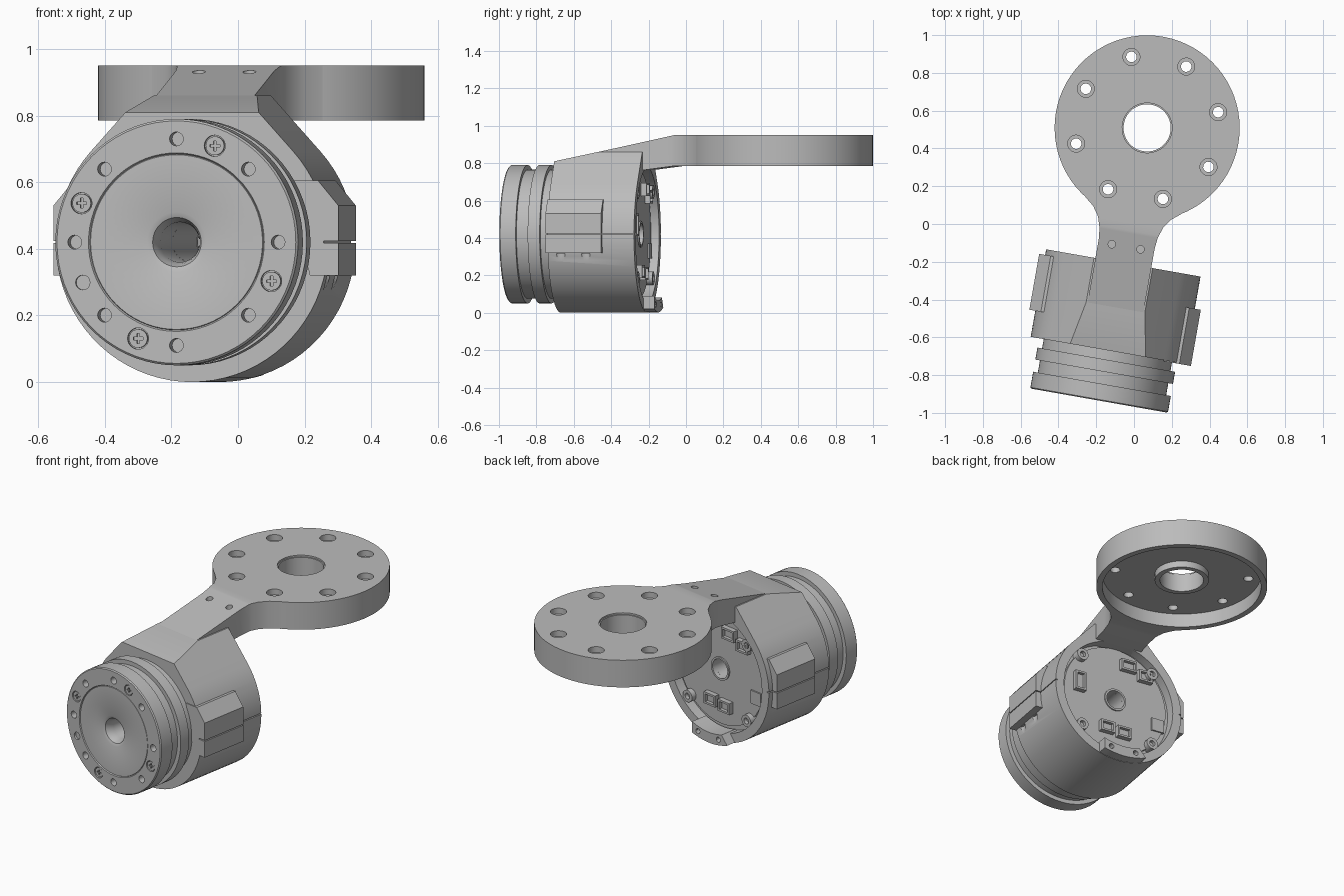
import bpy, bmesh
from math import sin, cos, pi, radians
from mathutils import Matrix, Vector

if "Cube" in bpy.data.objects:
    bpy.data.objects.remove(bpy.data.objects["Cube"])

grey = bpy.data.materials.new("plain grey")
grey.use_nodes = True
grey.diffuse_color = (0.5, 0.5, 0.5, 1)
grey.node_tree.nodes["Principled BSDF"].inputs["Base Color"].default_value = (0.5, 0.5, 0.5, 1)

AXIS_Z = 0.42      # height of the motor axis
BODY_Z = 0.415     # height of the housing centre
BODY_R = 0.415
DISC_Y = 1.466     # distance from motor face to disc centre
parts = []


def make(name, bm):
    bmesh.ops.recalc_face_normals(bm, faces=bm.faces)
    mesh = bpy.data.meshes.new(name)
    bm.to_mesh(mesh)
    bm.free()
    mesh.materials.append(grey)
    obj = bpy.data.objects.new(name, mesh)
    bpy.context.collection.objects.link(obj)
    parts.append(obj)
    return obj


def prism(name, pts, axis, a, b):
    """Extrude a flat outline along x, y or z from a to b."""
    def place(p, t):
        return {"x": (t, *p), "y": (p[0], t, p[1]), "z": (*p, t)}[axis]
    bm = bmesh.new()
    low = [bm.verts.new(place(p, a)) for p in pts]
    high = [bm.verts.new(place(p, b)) for p in pts]
    bm.faces.new(low)
    bm.faces.new(high)
    for i in range(len(pts)):
        j = (i + 1) % len(pts)
        bm.faces.new((low[i], low[j], high[j], high[i]))
    return make(name, bm)


def circle(r, cx=0, cy=0, n=24, start=0.0, end=2 * pi):
    return [(cx + r * cos(start + (end - start) * i / n),
             cy + r * sin(start + (end - start) * i / n)) for i in range(n)]


def rod(name, r, a, b, cx=0, cz=AXIS_Z, n=24, axis="y"):
    return prism(name, circle(r, cx, cz, n), axis, a, b)


def box(name, x0, x1, y0, y1, z0, z1):
    return prism(name, [(x0, y0), (x1, y0), (x1, y1), (x0, y1)], "z", z0, z1)


def lathe(name, profile, n=72):
    """Spin a closed (radius, y) outline about the motor axis."""
    bm = bmesh.new()
    rings = [[bm.verts.new((r * cos(2 * pi * i / n), y, AXIS_Z + r * sin(2 * pi * i / n)))
              for r, y in profile] for i in range(n)]
    for i in range(n):
        p, q = rings[i], rings[(i + 1) % n]
        for k in range(len(profile)):
            m = (k + 1) % len(profile)
            bm.faces.new((p[k], p[m], q[m], q[k]))
    return make(name, bm)


def boolean(target, operation, *tools):
    """Apply boolean tools to the target and remove them."""
    for tool in tools:
        mod = target.modifiers.new("cut", "BOOLEAN")
        mod.operation, mod.solver, mod.object = operation, "EXACT", tool
        bpy.context.view_layer.update()
        graph = bpy.context.evaluated_depsgraph_get()
        mesh = bpy.data.meshes.new_from_object(target.evaluated_get(graph))
        target.modifiers.clear()
        target.data = mesh
        parts.remove(tool)
        bpy.data.objects.remove(tool)


def polar(r, degrees, cz=AXIS_Z):
    return r * cos(radians(degrees)), cz + r * sin(radians(degrees))


# Rotating front flange, with grooves behind it and a flared bore
rotor = lathe("front_flange", [
    (0.06, 0.3), (0.06, 0.06), (0.066, 0.03), (0.074, 0.01), (0.09, 0.003),
    (0.262, 0.003), (0.264, 0.006), (0.268, 0), (0.364, 0), (0.37, 0.006), (0.37, 0.09),
    (0.345, 0.09), (0.345, 0.155), (0.37, 0.155), (0.37, 0.22),
    (0.345, 0.22), (0.345, 0.3)])
for i in range(8):
    x, z = polar(0.31, 45 * i)
    boolean(rotor, "DIFFERENCE", rod("cutter", 0.021, -0.02, 0.045, x, z, 16))
x, z = polar(0.31, 203)
boolean(rotor, "DIFFERENCE", rod("cutter", 0.022, -0.02, 0.012, x, z, 16))
for i in range(4):
    x, z = polar(0.312, 68 + 90 * i)
    boolean(rotor, "DIFFERENCE", rod("cutter", 0.032, -0.02, 0.015, x, z))
    screw = rod("flange_screw", 0.028, 0.003, 0.02, x, z)
    for w, h in ((0.015, 0.004), (0.004, 0.015)):
        boolean(screw, "DIFFERENCE", box("cutter", x - w, x + w, -0.01, 0.012, z - h, z + h))

# Housing: round below, with two flat shoulders tangent to the round
lean = radians(42)
top_x = (BODY_R - (0.86 - BODY_Z) * sin(lean)) / cos(lean)
outline = circle(BODY_R, 0, BODY_Z, 56, pi - lean, 2 * pi + lean)
outline += [(BODY_R * cos(lean), BODY_Z + BODY_R * sin(lean)), (top_x, 0.86), (-top_x, 0.86)]
body = prism("motor_housing", outline, "y", 0.27, 0.74)
boolean(body, "DIFFERENCE",
        prism("cutter", [(0, 0.751), (0.914, 0.95), (0.914, 1.2), (0, 1.2)], "x", -1, 1))

# Side clips with a chamfered top
for side, y0, y1 in ((1, 0.265, 0.567), (-1, 0.41, 0.71)):
    pts = [(0.36, 0.32), (0.447, 0.32), (0.447, 0.53), (0.385, 0.605), (0.3, 0.605)]
    boolean(body, "UNION", prism("clip", [(side * px, pz) for px, pz in pts], "y", y0, y1))
    # Round notches below the clip
    for f in (0.25, 0.7):
        yc = y0 + f * (y1 - y0)
        boolean(body, "DIFFERENCE", rod("cutter", 0.03, 0.25, 0.318, side * 0.42, yc, 16, "z"))

# Rear bay, bore and the split line along both sides
boolean(body, "DIFFERENCE",
        rod("cutter", 0.36, 0.68, 0.9, 0, BODY_Z, 64),
        rod("cutter", 0.06, 0.1, 0.9, n=32),
        box("cutter", 0.402, 0.6, 0.2, 0.9, 0.418, 0.424),
        box("cutter", -0.6, -0.402, 0.2, 0.9, 0.418, 0.424))

# Rear tab continuing the bottom of the housing
a, b = radians(249), radians(291)
arc = circle(0.413, 0, BODY_Z, 12, a, b) + circle(0.35, 0, BODY_Z, 12, b, a)
tab = prism("rear_tab", arc, "y", 0.69, 0.80)
for x in (-0.08, 0.08):
    boolean(tab, "DIFFERENCE", rod("cutter", 0.016, 0.6, 0.9, x, 0.044, 12))

# Circuit board, its collar, screw posts and connectors
lathe("board", [(0.06, 0.67), (0.335, 0.67), (0.335, 0.70), (0.06, 0.70)])
lathe("bore_collar", [(0.058, 0.69), (0.07, 0.69), (0.07, 0.708), (0.058, 0.708)], 32)
for i in range(4):
    x, z = polar(0.325, 45 + 90 * i, BODY_Z)
    post = rod("screw_post", 0.036, 0.68, 0.732, x, z)
    boolean(post, "DIFFERENCE", rod("cutter", 0.018, 0.71, 0.8, x, z, 16))
for x, z, w, h in ((-0.08, 0.66, 0.05, 0.035), (-0.19, 0.62, 0.045, 0.035),
                   (0.24, 0.47, 0.035, 0.06), (0.06, 0.22, 0.045, 0.035), (-0.05, 0.21, 0.045, 0.035)):
    plug = box("connector", x - w, x + w, 0.69, 0.73, z - h, z + h)
    boolean(plug, "DIFFERENCE", box("cutter", x - w + 0.012, x + w - 0.012, 0.71, 0.8,
                                    z - h + 0.012, z + h - 0.012))
box("chip", -0.32, -0.24, 0.69, 0.709, 0.29, 0.37)

# Arm: plan outline crossed with a side outline
right = [(0.15, 0.495), (0.15, 0.84), (0.156, 0.9), (0.175, 0.96), (0.21, 1.01), (0.26, 1.05)]
arm = prism("arm_and_disc", right + [(-px, py) for px, py in reversed(right)], "z", 0.6, 1.1)
boolean(arm, "INTERSECT", prism("cutter", [
    (0.4, 0.838), (0.914, 0.95), (1.2, 0.95), (1.2, 0.785), (0.914, 0.785),
    (0.7, 0.757), (0.4, 0.757)], "x", -1, 1))

# Disc, hollow from below, with a hub and counterbored holes
boolean(arm, "UNION", rod("disc", 0.49, 0.785, 0.95, 0, DISC_Y, 72, "z"))
boolean(arm, "DIFFERENCE", rod("cutter", 0.455, 0.7, 0.87, 0, DISC_Y, 72, "z"))
boolean(arm, "UNION", rod("hub", 0.155, 0.83, 0.9, 0, DISC_Y, 48, "z"))
boolean(arm, "DIFFERENCE", rod("cutter", 0.125, 0.7, 1.1, 0, DISC_Y, 48, "z"),
        rod("cutter", 0.132, 0.94, 1.1, 0, DISC_Y, 48, "z"))
for i in range(8):
    x, y = polar(0.385, 22.5 + 45 * i, DISC_Y)
    boolean(arm, "DIFFERENCE", rod("cutter", 0.028, 0.7, 1.1, x, y, 20, "z"),
            rod("cutter", 0.045, 0.915, 1.1, x, y, 24, "z"))
for x in (-0.077, 0.077):
    boolean(arm, "DIFFERENCE", rod("cutter", 0.02, 0.87, 1.1, x, 0.827, 16, "z"))

# Turn everything to its resting angle and shade
turn = Matrix.Translation(Vector((-0.185, -0.935, 0))) @ Matrix.Rotation(radians(-10), 4, "Z")
bpy.ops.object.select_all(action="DESELECT")
for obj in parts:
    obj.data.transform(turn)
    obj.select_set(True)
bpy.context.view_layer.objects.active = body
bpy.ops.object.shade_smooth_by_angle(angle=radians(30))
